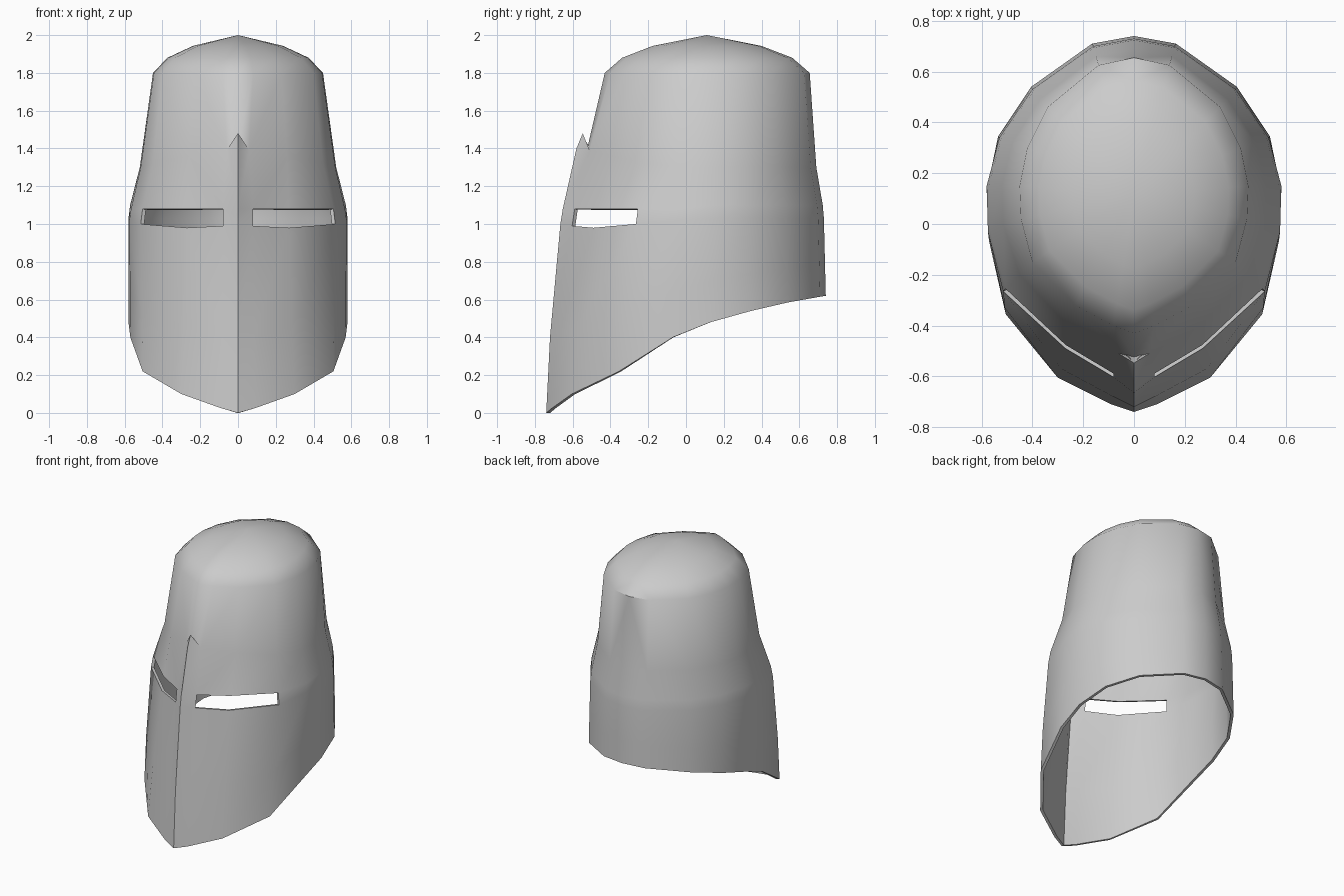
import bpy, bmesh, math
from mathutils import Vector

if "Cube" in bpy.data.objects:
    bpy.data.objects.remove(bpy.data.objects["Cube"])

# Half outlines (+x side), running from the front ridge to the back centre
rim = [(0, -.74, 0), (.09, -.71, .025), (.30, -.605, .10), (.505, -.355, .22), (.57, -.07, .40),
       (.58, .13, .48), (.535, .345, .54), (.405, .54, .585), (.165, .71, .615), (0, .74, .62)]
brow = [(0, -.665, 1), (.08, -.603, .99), (.27, -.49, .98), (.515, -.265, 1), (.575, -.03, 1.02),
        (.58, .15, 1.03), (.53, .34, 1.03), (.40, .53, 1.03), (.16, .70, 1.03), (0, .73, 1.03)]
temple = [(0, -.58, 1.4), (.06, -.51, 1.39), (.26, -.40, 1.36), (.45, -.20, 1.32), (.515, 0, 1.3),
          (.52, .15, 1.3), (.48, .32, 1.3), (.37, .49, 1.3), (.15, .66, 1.3), (0, .69, 1.3)]
crown = [(0, -.43, 1.8), (.08, -.40, 1.8), (.23, -.32, 1.8), (.40, -.15, 1.8), (.445, .02, 1.8),
         (.45, .15, 1.8), (.42, .30, 1.8), (.34, .46, 1.8), (.14, .625, 1.8), (0, .655, 1.8)]
apex = Vector((0, .11, 2))


def blend(a, b, t):
    return [Vector(p).lerp(Vector(q), t) for p, q in zip(a, b)]


def dome_ring(scale, z):
    return [Vector((x * scale, apex.y + (y - apex.y) * scale, z)) for x, y, _ in crown]


# Cheek ring bulges slightly at the front
cheek = blend(rim, brow, .4)
for p in cheek[:4]:
    p.y -= .01
# Top of the eye slits
lid = blend(brow, temple, .15)
for i, p in enumerate(lid):
    p.z = 1.08 if i < 5 else 1.10
lid[1].x = .08

bm = bmesh.new()


def ring(points):
    return [bm.verts.new(p) for p in points]


def bridge(a, b, skip=()):
    for i in range(len(a) - 1):
        if i not in skip:
            bm.faces.new((a[i], a[i + 1], b[i + 1], b[i]))


# Face and neck wall, leaving out the eye slit faces
r_rim, r_cheek, r_brow, r_lid, r_temple = [ring(p) for p in (rim, cheek, brow, lid, temple)]
bridge(r_rim, r_cheek)
bridge(r_cheek, r_brow)
bridge(r_brow, r_lid, skip=(1, 2))
bridge(r_lid, r_temple)

# Pointed tip of the ridge, standing proud of the skull
tip = bm.verts.new((0, -.547, 1.48))
notch = bm.verts.new((0, -.523, 1.40))
bm.faces.new((r_temple[0], r_temple[1], tip))
bm.faces.new((tip, r_temple[1], notch))

# Skull wall and domed top
r_crown = ring(crown)
r_dome1, r_dome2 = ring(dome_ring(.83, 1.88)), ring(dome_ring(.53, 1.943))
bridge([notch] + r_temple[1:], r_crown)
bridge(r_crown, r_dome1)
bridge(r_dome1, r_dome2)
top = bm.verts.new(apex)
for a, b in zip(r_dome2, r_dome2[1:]):
    bm.faces.new((a, b, top))

mesh = bpy.data.meshes.new("helmet_shell")
bm.to_mesh(mesh)
bm.free()
helmet = bpy.data.objects.new("helmet_shell", mesh)
bpy.context.collection.objects.link(helmet)
bpy.context.view_layer.objects.active = helmet
helmet.select_set(True)

# Mirror to the other side and thicken inward
mirror = helmet.modifiers.new("mirror", 'MIRROR')
mirror.merge_threshold = .0005
solid = helmet.modifiers.new("thickness", 'SOLIDIFY')
solid.thickness = .02
solid.offset = -1
for name in ("mirror", "thickness"):
    bpy.ops.object.modifier_apply(modifier=name)

# Smooth shading with a crisp front ridge
bpy.ops.object.shade_smooth_by_angle(angle=math.radians(42))
bm = bmesh.new()
bm.from_mesh(helmet.data)
for e in bm.edges:
    mid = (e.verts[0].co + e.verts[1].co) / 2
    if all(abs(v.co.x) < .001 for v in e.verts) and mid.y < -.53 and mid.z < 1.47:
        e.smooth = False
bm.to_mesh(helmet.data)
bm.free()
